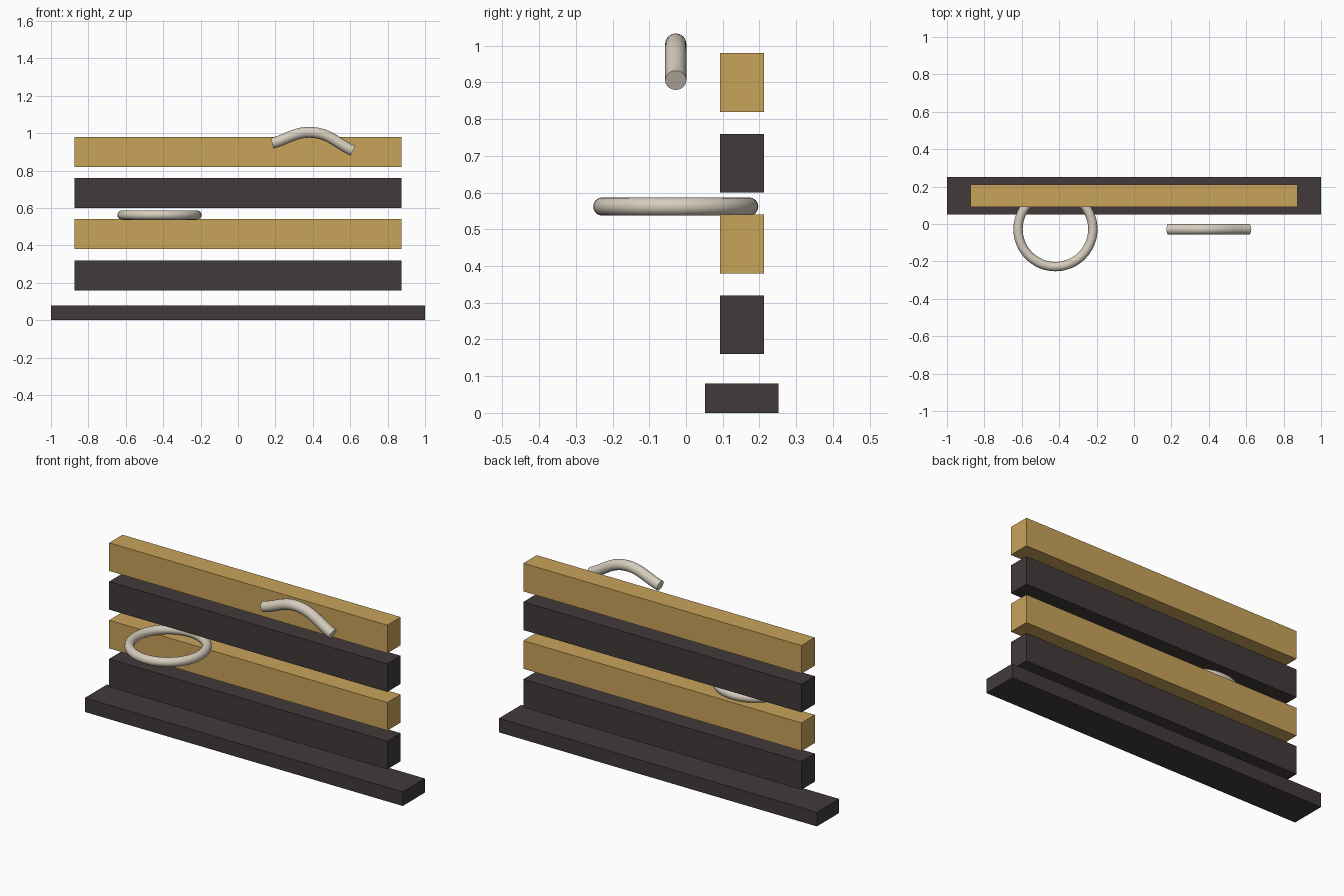
import bpy

cube = bpy.data.objects.get("Cube")
if cube:
    bpy.data.objects.remove(cube, do_unlink=True)


def material(name, rgb):
    mat = bpy.data.materials.new(name)
    mat.use_nodes = True
    colour = (*rgb, 1)
    mat.diffuse_color = colour
    mat.node_tree.nodes["Principled BSDF"].inputs["Base Color"].default_value = colour
    return mat


wood = material("golden wood", (0.584, 0.366, 0.102))
dark = material("dark charcoal", (0.054, 0.042, 0.042))
bone = material("pale bone", (0.67, 0.61, 0.51))


def box(name, size, centre, mat):
    bpy.ops.mesh.primitive_cube_add(size=1, location=centre)
    obj = bpy.context.object
    obj.name = name
    obj.scale = size
    bpy.ops.object.transform_apply(location=False, rotation=False, scale=True)
    obj.data.materials.append(mat)


# Base and four alternating planks
box("base", (2, 0.2, 0.08), (0, 0.152, 0.04), dark)
for i in range(4):
    box(f"plank_{i + 1}", (1.75, 0.12, 0.16), (0, 0.152, 0.24 + 0.22 * i),
        wood if i % 2 else dark)

# Flat ring resting on the second plank
bpy.ops.mesh.primitive_torus_add(location=(-0.42, -0.028, 0.562), major_radius=0.2,
                                 minor_radius=0.025, major_segments=48, minor_segments=16)
ring = bpy.context.object
ring.name = "ring"
ring.data.materials.append(bone)
bpy.ops.object.shade_smooth()

# Bent rod in front of the top plank
curve = bpy.data.curves.new("bent_rod", "CURVE")
curve.dimensions = "3D"
curve.bevel_depth = 0.029
curve.bevel_resolution = 6
curve.resolution_u = 16
curve.use_fill_caps = True
spline = curve.splines.new("BEZIER")
spline.bezier_points.add(2)
for point, (x, z) in zip(spline.bezier_points, [(0.182, 0.946), (0.4, 1.004), (0.615, 0.906)]):
    point.co = (x, -0.028, z)
    point.handle_left_type = point.handle_right_type = "AUTO"
rod = bpy.data.objects.new("bent_rod", curve)
bpy.context.collection.objects.link(rod)
curve.materials.append(bone)
bpy.ops.object.select_all(action="DESELECT")
rod.select_set(True)
bpy.context.view_layer.objects.active = rod
bpy.context.view_layer.update()
bpy.ops.object.convert(target="MESH")
bpy.ops.object.shade_smooth_by_angle()
